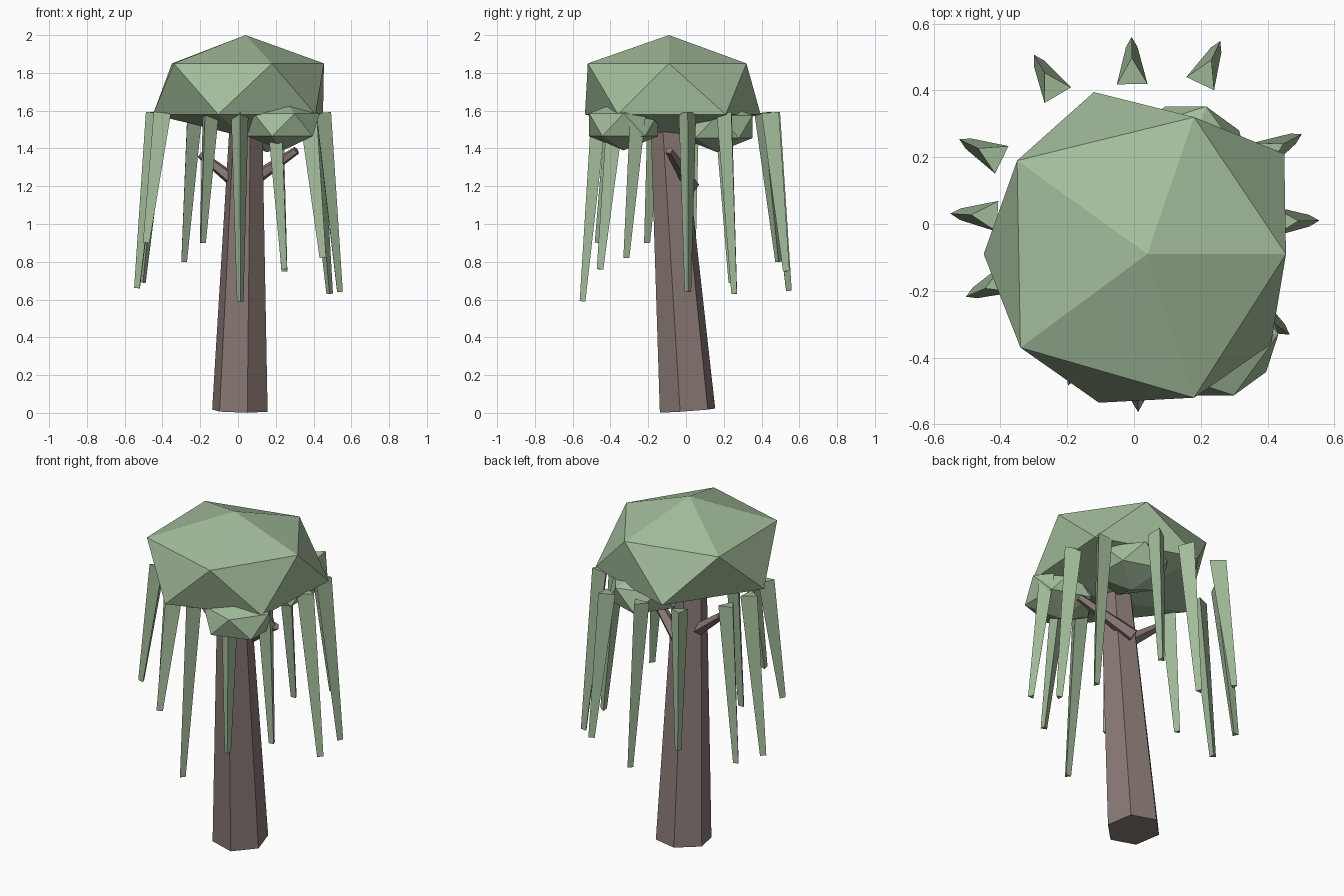
import bpy, bmesh, math
from mathutils import Vector, Matrix

if "Cube" in bpy.data.objects:
    bpy.data.objects.remove(bpy.data.objects["Cube"])


def material(name, rgb):
    m = bpy.data.materials.new(name)
    m.diffuse_color = (*rgb, 1)
    m.use_nodes = True
    m.node_tree.nodes["Principled BSDF"].inputs["Base Color"].default_value = m.diffuse_color
    return m


BARK = material("bark", (0.25, 0.19, 0.175))
LEAF = material("leaf", (0.37, 0.51, 0.33))


def finish(name, bm, mat):
    bmesh.ops.recalc_face_normals(bm, faces=bm.faces)
    me = bpy.data.meshes.new(name)
    bm.to_mesh(me)
    bm.free()
    me.materials.append(mat)
    ob = bpy.data.objects.new(name, me)
    bpy.context.collection.objects.link(ob)
    return ob


def taper(name, a, b, ra, rb, sides, angle, mat):
    """Tapered prism from a to b; first corner points along angle (degrees)."""
    a, b = Vector(a), Vector(b)
    axis = (b - a).normalized()
    ref = Vector((math.cos(math.radians(angle)), math.sin(math.radians(angle)), 0))
    u = (ref - axis * ref.dot(axis)).normalized()
    v = axis.cross(u)
    bm = bmesh.new()
    rings = []
    for p, r in ((a, ra), (b, rb)):
        turn = [2 * math.pi * i / sides for i in range(sides)]
        rings.append([bm.verts.new(p + r * (u * math.cos(t) + v * math.sin(t))) for t in turn])
    for i in range(sides):
        j = (i + 1) % sides
        bm.faces.new((rings[0][i], rings[0][j], rings[1][j], rings[1][i]))
    bm.faces.new(rings[0])
    bm.faces.new(rings[1])
    return finish(name, bm, mat)


def clump(name, centre, radius, height):
    """Flattened icosahedron of leaves."""
    bm = bmesh.new()
    bmesh.ops.create_icosphere(bm, subdivisions=1, radius=1,
                               matrix=Matrix.Translation(centre) @ Matrix.Diagonal((radius, radius, height, 1)))
    return finish(name, bm, LEAF)


# Leaning six-sided trunk
taper("trunk", (0.01, 0.008, 0.012), (0.042, -0.1, 1.52), 0.152, 0.09, 6, 45, BARK)

# Two short branches
taper("branch_right", (0.03, 0.03, 1.2), (0.31, -0.09, 1.39), 0.042, 0.022, 5, 90, BARK)
taper("branch_left", (0.04, -0.07, 1.18), (-0.2, -0.04, 1.37), 0.042, 0.022, 5, 90, BARK)

# Main crown: uneven icosahedron made of a peak, two rings and an underside point
upper = [(0.455, -0.09), (0.18, 0.32), (-0.35, 0.19), (-0.34, -0.37), (0.18, -0.52)]
lower = [(0.45, 0.21), (-0.12, 0.395), (-0.45, -0.09), (-0.105, -0.535), (0.41, -0.36)]
bm = bmesh.new()
bm.verts.new((0.04, -0.09, 2.0))
bm.verts.new((0.04, -0.09, 1.46))
for x, y in upper:
    bm.verts.new((x, y, 1.85))
for x, y in lower:
    bm.verts.new((x, y, 1.58))
bmesh.ops.convex_hull(bm, input=bm.verts)
finish("crown", bm, LEAF)

# Smaller clumps tucked under the crown
clump("clump_front", (0.24, -0.33, 1.525), 0.215, 0.135)
clump("clump_back", (0.155, 0.165, 1.515), 0.22, 0.135)

# Hanging fronds: three-sided, tip x, y, z
tips = [(0.535, 0.01, 0.64), (0.485, 0.26, 0.63), (0.25, 0.53, 0.75), (-0.007, 0.54, 0.645),
        (-0.29, 0.49, 0.8), (-0.505, 0.245, 0.69), (-0.53, 0.03, 0.66), (-0.485, -0.21, 0.9),
        (-0.19, -0.465, 0.9), (0.012, -0.543, 0.59), (0.25, -0.455, 0.76), (0.45, -0.32, 0.82)]
for n, tip in enumerate(tips):
    flat = Vector(tip[:2])
    top = flat * (1 - 0.095 / flat.length)
    angle = math.degrees(math.atan2(flat.y, flat.x))
    taper(f"frond_{n + 1}", (*top, 1.588), tip, 0.053, 0.02, 3, angle, LEAF)
